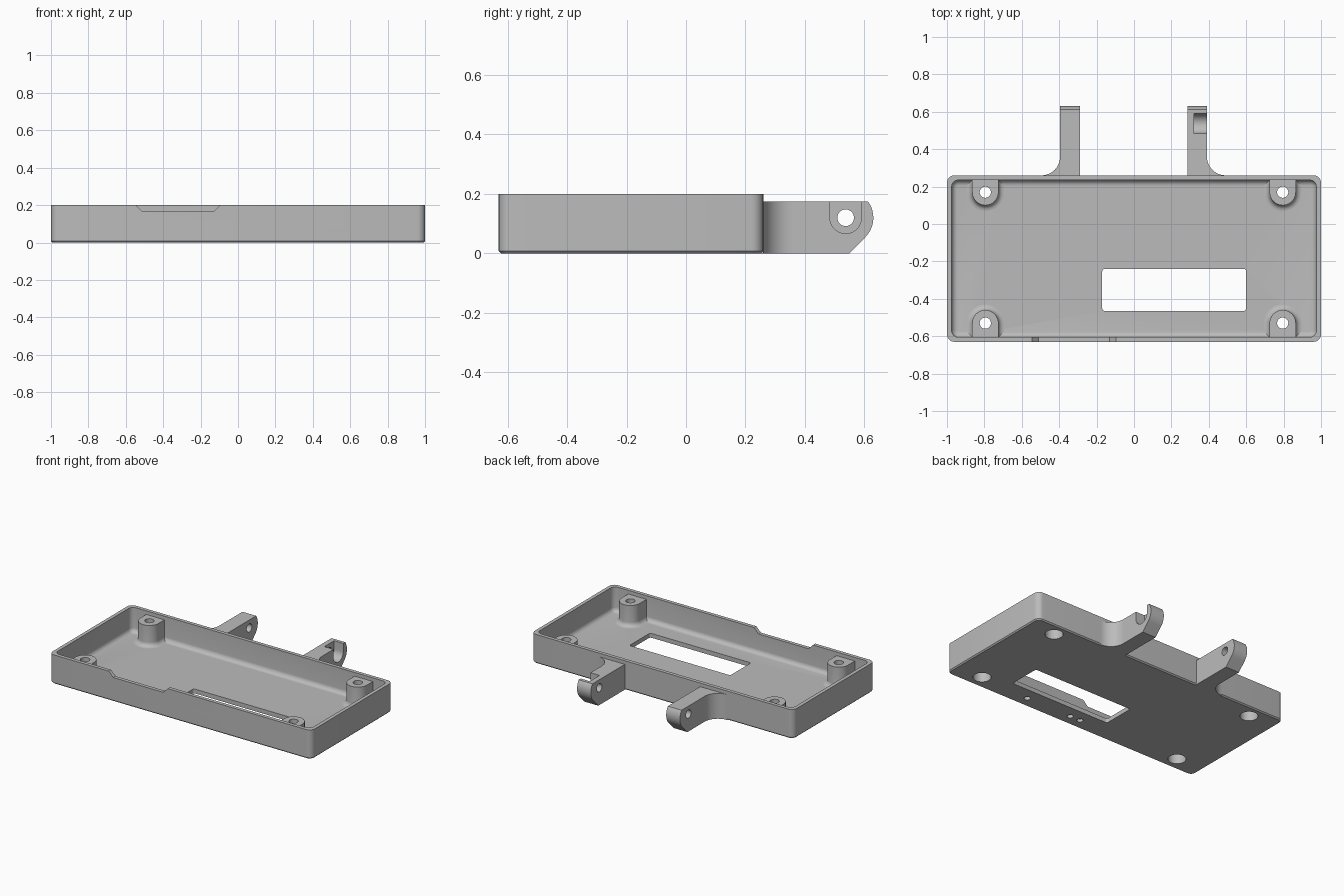
import bpy, bmesh
from math import sin, cos, pi, radians
from mathutils import Vector

default = bpy.data.objects.get("Cube")
if default:
    bpy.data.objects.remove(default, do_unlink=True)

grey = bpy.data.materials.new("light_grey_plastic")
grey.use_nodes = True
GREY = (0.5, 0.5, 0.5, 1)
grey.diffuse_color = GREY
grey.node_tree.nodes["Principled BSDF"].inputs["Base Color"].default_value = GREY

X, FRONT, BACK = 1.0, -0.63, 0.26
HEIGHT, WALL, FLOOR, FILLET = 0.2, 0.025, 0.03, 0.03
ARM_TOP, PIVOT = 0.175, (0.537, 0.12)


def loft(name, rings):
    """Skin a stack of equal-length rings and cap both ends."""
    bm = bmesh.new()
    loops = [[bm.verts.new(p) for p in ring] for ring in rings]
    n = len(loops[0])
    for a, b in zip(loops, loops[1:]):
        for i in range(n):
            j = (i + 1) % n
            bm.faces.new((a[i], a[j], b[j], b[i]))
    bm.faces.new(loops[0])
    bm.faces.new(loops[-1])
    bmesh.ops.recalc_face_normals(bm, faces=bm.faces)
    mesh = bpy.data.meshes.new(name)
    bm.to_mesh(mesh)
    bm.free()
    obj = bpy.data.objects.new(name, mesh)
    bpy.context.collection.objects.link(obj)
    mesh.materials.append(grey)
    return obj


def arc(cx, cy, r, start, end, steps):
    angles = [radians(start + (end - start) * i / steps) for i in range(steps + 1)]
    return [(cx + r * cos(a), cy + r * sin(a)) for a in angles]


def rounded_rect(x0, x1, y0, y1, r, steps=6):
    return (arc(x1 - r, y1 - r, r, 0, 90, steps) + arc(x0 + r, y1 - r, r, 90, 180, steps)
            + arc(x0 + r, y0 + r, r, 180, 270, steps) + arc(x1 - r, y0 + r, r, 270, 360, steps))


def at_z(points, z):
    return [(x, y, z) for x, y in points]


def at_x(points, x):
    return [(x, y, z) for y, z in points]


def at_y(points, y):
    return [(x, y, z) for x, z in points]


def cylinder(x, y, r, z0, z1):
    ring = arc(x, y, r, 0, 360, 32)[:-1]
    return loft("cutter", [at_z(ring, z0), at_z(ring, z1)])


def cut(obj, cutters):
    """Subtract the cutters and bake the result."""
    bpy.ops.object.select_all(action='DESELECT')
    bpy.context.view_layer.objects.active = obj
    obj.select_set(True)
    for c in cutters:
        c.hide_render = True
        m = obj.modifiers.new("cut", 'BOOLEAN')
        m.operation, m.solver, m.object = 'DIFFERENCE', 'EXACT', c
        bpy.ops.object.modifier_apply(modifier=m.name)
        bpy.data.objects.remove(c, do_unlink=True)
    bpy.ops.object.shade_smooth_by_angle(angle=radians(30))


def screw_cutters(x, y):
    # Through bore with a wide screw-head recess below
    return [cylinder(x, y, 0.03, -0.1, 0.3), cylinder(x, y, 0.057, -0.1, 0.08)]


# Quarter-round used at the foot of walls and posts: (spread, height)
foot = [(FILLET * (1 - sin(a)), FILLET * (1 - cos(a)))
        for a in [i * pi / 12 for i in range(7)]]


# Tray shell with a chamfered bottom edge
def outline(inset, r):
    return rounded_rect(-X + inset, X - inset, FRONT + inset, BACK - inset, r)


tray = loft("tray", [at_z(outline(0.008, 0.032), 0), at_z(outline(0, 0.04), 0.008),
                     at_z(outline(0, 0.04), HEIGHT)])
cavity = [at_z(outline(WALL + s, 0.036 - s), FLOOR + h) for s, h in foot]
cavity.append(at_z(outline(WALL, 0.036), 0.3))
cutters = [loft("cavity_cutter", cavity)]

# Display window in the floor
window = rounded_rect(-0.17, 0.6, -0.465, -0.24, 0.015)
cutters.append(loft("window_cutter", [at_z(window, -0.1), at_z(window, 0.1)]))

# Sloped notch in the front wall
notch = [(-0.51, 0.165), (-0.13, 0.165), (-0.06, 0.235), (-0.58, 0.235)]
cutters.append(loft("notch_cutter", [at_y(notch, FRONT - 0.1), at_y(notch, FRONT + 0.06)]))

# Small blind holes under the floor
for x in (0.41, 0.06, -0.02):
    cutters.append(cylinder(x, -0.55, 0.02, -0.1, 0.02))

# Screw posts joined to the long walls
for side, sx in (("left", 0.795), ("right", -0.795)):
    for end, cy, wall_y, d in (("back", 0.17, BACK - 0.012, -1),
                               ("front", -0.53, FRONT + 0.012, 1)):
        def post_ring(r):
            return [(sx - r, wall_y)] + arc(sx, cy, r, 180, 180 - 180 * d, 20) + [(sx + r, wall_y)]
        rings = [at_z(post_ring(0.07 + FILLET), 0.02)]
        rings += [at_z(post_ring(0.07 + s), FLOOR + h) for s, h in foot]
        rings.append(at_z(post_ring(0.07), 0.175))
        post = loft(f"{end}_{side}_screw_post", rings)
        cut(post, screw_cutters(sx, cy))
        cutters += screw_cutters(sx, cy)
cut(tray, cutters)

# Hinge arms with a rounded nose, a pivot hole and a curved gusset
py, pz = PIVOT
nose = arc(py, pz, 0.093, -45, 36, 12)
side_profile = ([(BACK - 0.012, 0), (nose[0][0] - nose[0][1], 0)] + nose
                + [(nose[-1][0], ARM_TOP), (BACK - 0.012, ARM_TOP)])
pin = arc(py, pz, 0.028, 0, 360, 32)[:-1]
slot = [(py + 0.053, 0.3), (py - 0.053, 0.3)] + arc(py, pz, 0.053, 180, 360, 16)

for side, inner, outer, d in (("left", 0.285, 0.39, 1), ("right", -0.29, -0.395, -1)):
    arm = loft(f"{side}_hinge_arm", [at_x(side_profile, inner), at_x(side_profile, outer)])
    tools = [loft("pin_cutter", [at_x(pin, inner - 0.2), at_x(pin, outer + 0.2)])]
    if side == "left":
        # Nut slot open to the top and the outer side
        tools.append(loft("slot_cutter", [at_x(slot, 0.32), at_x(slot, 0.5)]))
    cut(arm, tools)
    r = 0.1
    curve = [(outer + d * (r + x), y) for x, y in arc(0, BACK + r, r, 180, 270, 12)]
    corner = [(outer + d * r, BACK - 0.012), (outer - d * 0.01, BACK - 0.012),
              (outer - d * 0.01, BACK + r)]
    gusset = loft(f"{side}_arm_gusset", [at_z(curve + corner, 0), at_z(curve + corner, ARM_TOP)])
    cut(gusset, [])
